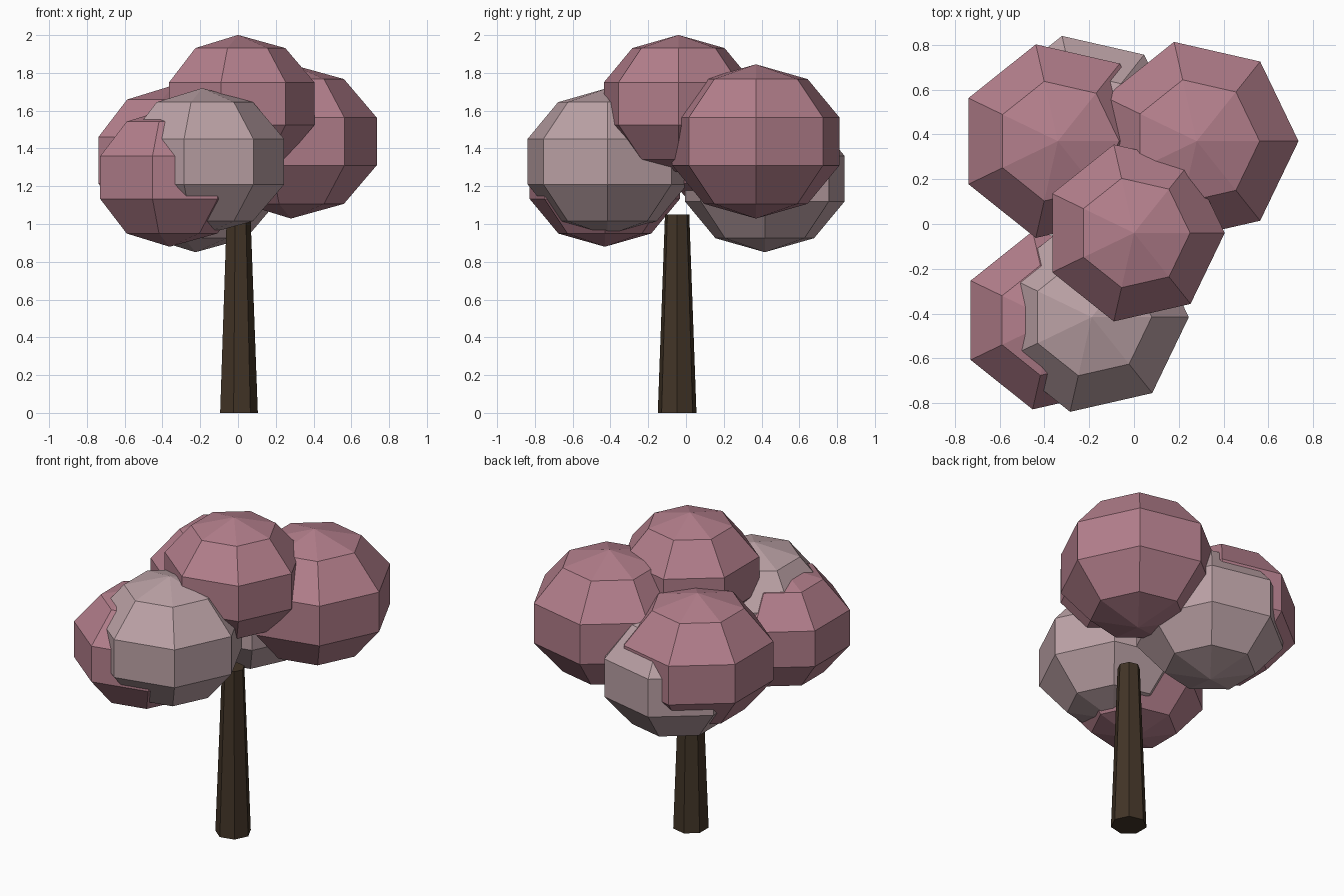
import bpy, bmesh
from math import sin, cos, pi

if "Cube" in bpy.data.objects:
    bpy.data.objects.remove(bpy.data.objects["Cube"])

SIDES, RINGS = 7, 5
SQUASH = 0.854  # foliage height / width


def material(name, rgb):
    m = bpy.data.materials.new(name)
    m.diffuse_color = (*rgb, 1)
    m.use_nodes = True
    m.node_tree.nodes["Principled BSDF"].inputs["Base Color"].default_value = m.diffuse_color
    return m


def lathe(name, profile, centre, mat):
    """Revolve (radius, z) points in seven flat sides; radius 0 makes a pole."""
    bm = bmesh.new()
    loops = []
    for r, z in profile:
        n = SIDES if r > 1e-5 else 1
        loops.append([bm.verts.new((r * cos(2 * pi * i / SIDES), r * sin(2 * pi * i / SIDES), z))
                      for i in range(n)])
    for a, b in zip(loops, loops[1:]):
        for i in range(SIDES):
            j = (i + 1) % SIDES
            if len(a) == 1:
                bm.faces.new((a[0], b[j], b[i]))
            elif len(b) == 1:
                bm.faces.new((a[i], a[j], b[0]))
            else:
                bm.faces.new((a[i], a[j], b[j], b[i]))
    # close open ends
    for end in (loops[0], loops[-1]):
        if len(end) > 1:
            bm.faces.new(end)
    bmesh.ops.recalc_face_normals(bm, faces=bm.faces[:])
    mesh = bpy.data.meshes.new(name)
    bm.to_mesh(mesh)
    bm.free()
    mesh.materials.append(mat)
    ob = bpy.data.objects.new(name, mesh)
    ob.location = centre
    bpy.context.collection.objects.link(ob)


bark = material("bark", (0.055, 0.035, 0.02))
pink = material("pink_leaves", (0.45, 0.21, 0.26))
pale = material("pale_leaves", (0.50, 0.36, 0.38))

# Tapered trunk
lathe("trunk", [(0.105, 0), (0.066, 1.05)], (0, -0.047, 0), bark)

# Squashed foliage clumps: name, centre, radius, material
clumps = [
    ("foliage_top", (0, -0.04, 1.637), 0.426, pink),
    ("foliage_right", (0.28, 0.37, 1.437), 0.478, pink),
    ("foliage_back_left", (-0.34, 0.37, 1.337), 0.466, pink),
    ("foliage_front_left", (-0.362, -0.43, 1.246), 0.429, pink),
    ("foliage_front_pale", (-0.189, -0.416, 1.33), 0.456, pale),
    ("foliage_back_pale", (-0.225, 0.417, 1.24), 0.456, pale),
]
for name, centre, r, mat in clumps:
    arc = [(r * sin(pi * k / RINGS), -r * SQUASH * cos(pi * k / RINGS)) for k in range(RINGS + 1)]
    lathe(name, arc, centre, mat)
